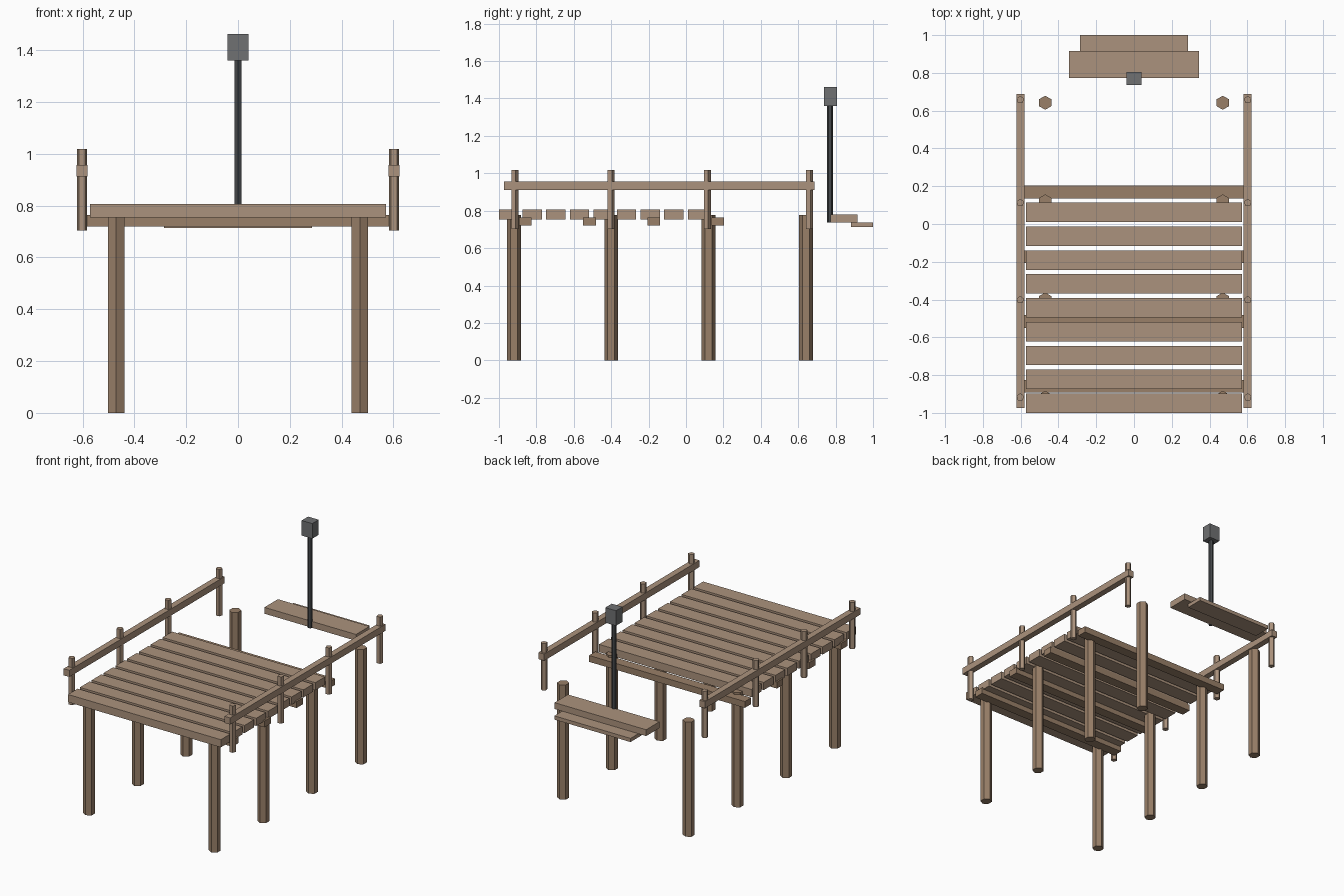
import bpy
import bmesh
from mathutils import Matrix

if "Cube" in bpy.data.objects:
    bpy.data.objects.remove(bpy.data.objects["Cube"])


def material(name, rgb):
    m = bpy.data.materials.new(name)
    m.diffuse_color = (*rgb, 1)
    m.use_nodes = True
    m.node_tree.nodes["Principled BSDF"].inputs["Base Color"].default_value = m.diffuse_color
    return m


PLANK = material("plank_wood", (0.41, 0.29, 0.205))
PILE = material("pile_wood", (0.32, 0.215, 0.14))
IRON = material("dark_iron", (0.06, 0.065, 0.07))
LAMP = material("lamp_grey", (0.16, 0.165, 0.17))


def finish(name, bm, mat):
    me = bpy.data.meshes.new(name)
    bm.to_mesh(me)
    bm.free()
    me.materials.append(mat)
    ob = bpy.data.objects.new(name, me)
    bpy.context.collection.objects.link(ob)
    return ob


def box(name, x, y, z, mat):
    """Box from (min, max) ranges on each axis."""
    bm = bmesh.new()
    size = [b - a for a, b in (x, y, z)]
    mid = [(a + b) / 2 for a, b in (x, y, z)]
    bmesh.ops.create_cube(bm, size=1, matrix=Matrix.Translation(mid) @ Matrix.Diagonal((*size, 1)))
    return finish(name, bm, mat)


def prism(name, x, y, z, radius, sides, mat):
    """Upright prism with one corner pointing to +y."""
    bm = bmesh.new()
    turn = Matrix.Rotation(1.5707963, 4, 'Z')
    bmesh.ops.create_cone(bm, cap_ends=True, segments=sides, radius1=radius, radius2=radius,
                          depth=z[1] - z[0])
    # turn so that the first corner faces +y whatever the starting angle
    first = max(bm.verts, key=lambda v: v.co.y)
    if abs(first.co.x) > 1e-4:
        bmesh.ops.transform(bm, matrix=turn, verts=bm.verts)
    bmesh.ops.translate(bm, vec=(x, y, (z[0] + z[1]) / 2), verts=bm.verts)
    return finish(name, bm, mat)


# Deck planks
for i in range(9):
    y = -0.9485 + 0.1262 * i
    box(f"deck_plank_{i + 1}", (-0.572, 0.572), (y - 0.0515, y + 0.0515), (0.754, 0.806), PLANK)

# Cross beams under the deck
for i in range(4):
    y = -0.859 + 0.343 * i
    box(f"cross_beam_{i + 1}", (-0.583, 0.583), (y - 0.034, y + 0.034), (0.72, 0.763), PILE)

for side, s in (("left", -1), ("right", 1)):
    # Hexagonal piles
    for i, y in enumerate((-0.92, -0.4, 0.12, 0.642)):
        prism(f"{side}_pile_{i + 1}", s * 0.47, y, (0, 0.776), 0.037, 6, PILE)
    # Railing posts and hand rail
    for i, y in enumerate((-0.917, -0.402, 0.112, 0.658)):
        prism(f"{side}_rail_post_{i + 1}", s * 0.602, y, (0.703, 1.019), 0.021, 5, PLANK)
    xs = sorted((s * 0.581, s * 0.623))
    box(f"{side}_hand_rail", xs, (-0.974, 0.687), (0.912, 0.957), PLANK)

# Two end steps at the back
box("upper_step", (-0.343, 0.343), (0.772, 0.916), (0.737, 0.78), PLANK)
box("lower_step", (-0.285, 0.285), (0.882, 1.0), (0.713, 0.738), PLANK)

# Lamp post and lamp head
prism("lamp_post", 0, 0.77, (0.737, 1.365), 0.0155, 6, IRON)
box("lamp_head", (-0.04, 0.04), (0.737, 0.806), (1.36, 1.462), LAMP)
